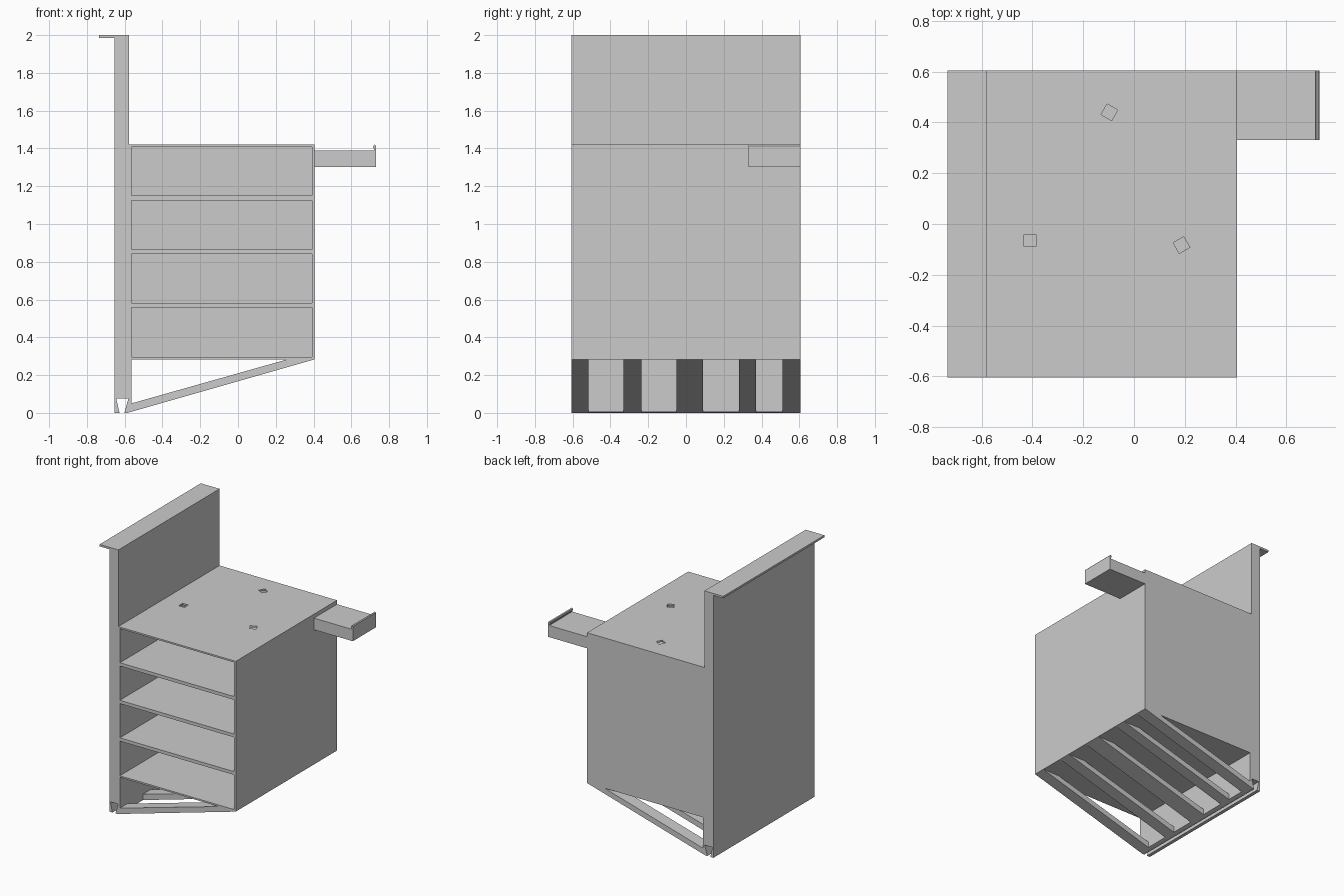
import bpy, bmesh
from math import radians
from mathutils import Matrix

cube = bpy.data.objects.get("Cube")
if cube:
    bpy.data.objects.remove(cube, do_unlink=True)

GREY = (0.6, 0.6, 0.6, 1)
grey = bpy.data.materials.new("light grey")
grey.use_nodes = True
grey.diffuse_color = GREY
bsdf = next(n for n in grey.node_tree.nodes if n.type == 'BSDF_PRINCIPLED')
bsdf.inputs["Base Color"].default_value = GREY

FRONT, BACK = -0.605, 0.605
LEFT_IN, RIGHT_IN, RIGHT = -0.565, 0.392, 0.405
BOTTOM, TOP = 0.283, 1.42


def prism(name, profile, y0=FRONT, y1=BACK):
    """Extrude an x-z profile from y0 to y1."""
    bm = bmesh.new()
    face = bm.faces.new([bm.verts.new((x, y0, z)) for x, z in profile])
    out = bmesh.ops.extrude_face_region(bm, geom=[face])
    verts = [v for v in out["geom"] if isinstance(v, bmesh.types.BMVert)]
    bmesh.ops.translate(bm, verts=verts, vec=(0, y1 - y0, 0))
    bmesh.ops.recalc_face_normals(bm, faces=bm.faces)
    mesh = bpy.data.meshes.new(name)
    bm.to_mesh(mesh)
    bm.free()
    mesh.materials.append(grey)
    ob = bpy.data.objects.new(name, mesh)
    bpy.context.collection.objects.link(ob)
    return ob


def box(name, x0, x1, z0, z1, y0=FRONT, y1=BACK):
    return prism(name, [(x0, z0), (x1, z0), (x1, z1), (x0, z1)], y0, y1)


# Tall side wall with top flange, dovetail groove underneath and cabinet lining
prism("tall_wall", [
    (-0.653, 0), (-0.627, 0), (-0.645, 0.077), (-0.58, 0.077), (-0.602, 0),
    (-0.586, 0), (LEFT_IN, 0.006), (LEFT_IN, TOP), (-0.578, TOP), (-0.578, 2),
    (-0.735, 2), (-0.735, 1.985), (-0.653, 1.985)])

# Cabinet side, back and shelves
box("cabinet_side", RIGHT_IN, RIGHT, BOTTOM, TOP)
box("cabinet_back", LEFT_IN, RIGHT_IN, BOTTOM, TOP, BACK - 0.013, BACK)
shelf_back = BACK - 0.013
box("cabinet_floor", LEFT_IN, RIGHT_IN, BOTTOM, 0.295, FRONT, shelf_back)
for i in range(3):
    z = 0.557 + 0.284 * i
    box(f"shelf_{i + 1}", LEFT_IN, RIGHT_IN, z, z + 0.025, FRONT, shelf_back)
top = box("cabinet_top", LEFT_IN, RIGHT_IN, 1.408, TOP, FRONT, shelf_back)

# Three square holes through the top, each turned differently
for x, y, angle in ((-0.41, -0.065, 0), (-0.097, 0.44, -30), (0.187, -0.083, 30)):
    cutter = box("hole_cutter", -0.024, 0.024, -0.05, 0.05, -0.024, 0.024)
    cutter.hide_render = True
    cutter.data.transform(Matrix.Translation((x, y, TOP))
                          @ Matrix.Rotation(radians(angle), 4, 'Z'))
    mod = top.modifiers.new("hole", 'BOOLEAN')
    mod.operation = 'DIFFERENCE'
    mod.solver = 'EXACT'
    mod.object = cutter
    bpy.context.view_layer.objects.active = top
    bpy.ops.object.modifier_apply(modifier=mod.name)
    bpy.data.objects.remove(cutter, do_unlink=True)

# Sloping braces under the cabinet
braces = ((FRONT, -0.515), (-0.33, -0.235), (-0.05, 0.09), (0.28, 0.37), (0.51, BACK))
for i, (y0, y1) in enumerate(braces):
    prism(f"brace_{i + 1}", [(LEFT_IN, 0.006), (RIGHT, BOTTOM),
                             (0.26, BOTTOM), (LEFT_IN, 0.05)], y0, y1)

# Side ledge with a curled lip
prism("side_ledge", [
    (RIGHT, 1.302), (0.73, 1.302), (0.73, 1.413), (0.724, 1.42), (0.717, 1.415),
    (0.715, 1.404), (0.721, 1.396), (0.721, 1.39), (RIGHT, 1.39)], 0.33, BACK)
